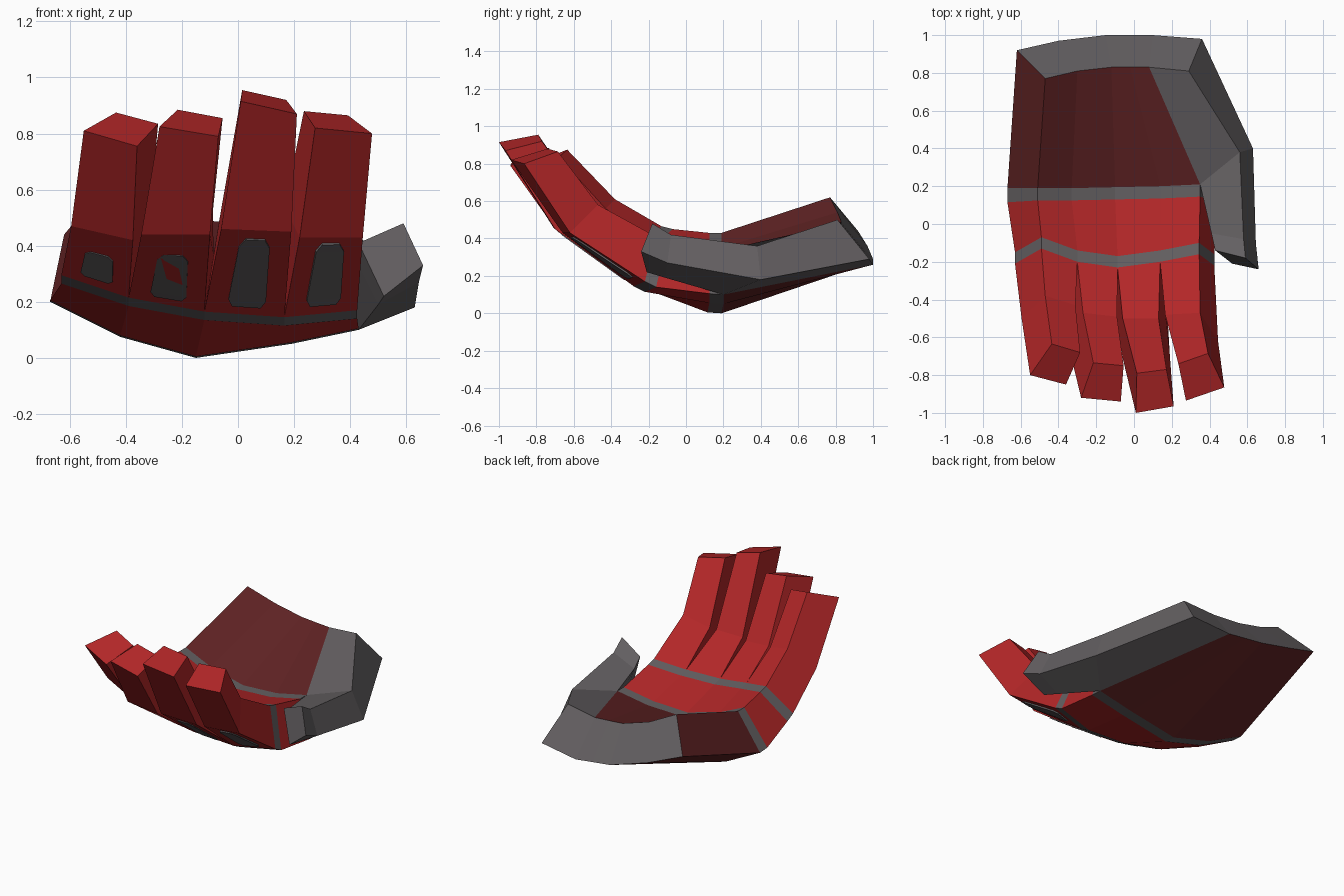
import bpy, bmesh
from mathutils import Vector as V

if "Cube" in bpy.data.objects:
    bpy.data.objects.remove(bpy.data.objects["Cube"])


def mat(name, col):
    m = bpy.data.materials.new(name)
    m.diffuse_color = (*col, 1)
    m.use_nodes = True
    m.node_tree.nodes["Principled BSDF"].inputs["Base Color"].default_value = m.diffuse_color
    return m


RED = mat("bright red", (0.45, 0.02, 0.021))
DARK = mat("dark red", (0.12, 0.017, 0.018))
GREY = mat("warm grey", (0.125, 0.115, 0.12))
MATS = [RED, DARK, GREY]


def finish(name, bm):
    bmesh.ops.recalc_face_normals(bm, faces=bm.faces)
    me = bpy.data.meshes.new(name)
    bm.to_mesh(me)
    bm.free()
    for m in MATS:
        me.materials.append(m)
    ob = bpy.data.objects.new(name, me)
    bpy.context.collection.objects.link(ob)
    return ob


def loft(name, rings, mats, start, end):
    """Join rings (upper row then reversed lower row) and cap both ends with strips."""
    bm = bmesh.new()
    rows = [[bm.verts.new(p) for p in r] for r in rings]
    n = len(rows[0])
    for a, b, m in zip(rows, rows[1:], mats):
        for i in range(n):
            j = (i + 1) % n
            bm.faces.new((a[i], a[j], b[j], b[i])).material_index = m
    for r, m in ((rows[0], start), (rows[-1], end)):
        for i in range(n // 2 - 1):
            bm.faces.new((r[i], r[i + 1], r[n - 2 - i], r[n - 1 - i])).material_index = m
    return finish(name, bm)


def shift(row, dy, dz):
    return [(x, y + dy, z + dz) for x, y, z in row]


# Palm: upper and lower edge rows at the wrist, middle band and knuckles
wrist_up = [(-.47, .77, .62), (-.30, .81, .54), (-.12, .83, .49), (-.02, .83, .482), (.08, .83, .475)]
wrist_lo = [(-.62, .92, .44), (-.40, .97, .36), (-.15, 1.0, .29), (-.02, 1.0, .275), (.10, 1.0, .26)]
band_up = [(-.51, .19, .43), (-.33, .19, .35), (-.10, .195, .29), (.14, .20, .30), (.35, .21, .34)]
band_lo = [(-.67, .19, .20), (-.42, .19, .075), (-.15, .19, 0), (.19, .20, .05), (.43, .20, .10)]
knuck_up = [(-.49, -.13, .465), (-.30, -.20, .41), (-.087, -.23, .37), (.138, -.20, .38), (.345, -.16, .41)]
knuck_lo = [(-.63, -.21, .295), (-.39, -.27, .215), (-.12, -.29, .165), (.165, -.28, .145), (.425, -.22, .17)]
rows = [(wrist_up, wrist_lo), (band_up, band_lo),
        (shift(band_up, -.065, 0), shift(band_lo, -.075, .005)),
        (shift(knuck_up, .06, -.015), shift(knuck_lo, .06, -.03)),
        (knuck_up, knuck_lo)]
loft("palm", [u + lo[::-1] for u, lo in rows], [1, 2, 0, 2], 2, 0)

# Thumb and heel of the hand: inner upper, outer upper, outer lower, inner lower
thumb = [
    [wrist_up[4], (.29, .81, .50), (.36, .98, .29), wrist_lo[4]],
    [band_up[4], (.56, .38, .36), (.63, .40, .18), band_lo[4]],
    [(.41, -.05, .37), (.58, -.08, .42), (.645, -.10, .27), (.50, -.11, .19)],
    [(.43, -.14, .41), (.59, -.18, .48), (.66, -.24, .33), (.52, -.21, .22)]]
loft("thumb", thumb, [2, 2, 2], 2, 2)

# Fingers: bend and tip sections (upper left, upper right, lower right, lower left)
fingers = [
    ("little_finger",
     [(-.47, -.38, .61), (-.31, -.43, .56), (-.375, -.57, .42), (-.595, -.50, .47)],
     [(-.435, -.635, .875), (-.285, -.68, .835), (-.36, -.85, .755), (-.55, -.80, .81)], .15, .62),
    ("ring_finger",
     [(-.27, -.47, .54), (-.09, -.49, .52), (-.10, -.69, .44), (-.345, -.65, .44)],
     [(-.215, -.735, .885), (-.055, -.75, .855), (-.07, -.94, .79), (-.28, -.92, .825)], .10, .72),
    ("middle_finger",
     [(-.06, -.50, .53), (.13, -.50, .53), (.19, -.70, .45), (-.06, -.71, .46)],
     [(.015, -.79, .955), (.172, -.77, .92), (.21, -.965, .87), (.01, -1.0, .915)], .10, .90),
    ("index_finger",
     [(.165, -.48, .54), (.35, -.47, .58), (.445, -.62, .43), (.22, -.66, .43)],
     [(.235, -.74, .88), (.392, -.685, .865), (.478, -.865, .80), (.275, -.935, .82)], .12, .92)]

for i, (name, bend, tip, v0, v1) in enumerate(fingers):
    base = [knuck_up[i], knuck_up[i + 1], knuck_lo[i + 1], knuck_lo[i]]
    loft(name, [base, bend, tip], [0, 0], 0, 0)

    # Knuckle pad: thin plate with clipped corners on the back of the finger
    a, b, c, d = V(base[3]), V(base[2]), V(bend[2]), V(bend[3])
    out = (b - a).cross(d - a).normalized()
    if out.z > 0:
        out = -out
    bm = bmesh.new()
    shape = [(.33, 0), (.69, 0), (.75, .10), (.72, .88), (.64, 1), (.37, 1), (.29, .88), (.27, .10)]
    # split into left and right halves so the plate follows the warped face
    top, under = [], []
    for u, t in shape:
        v = v0 + (v1 - v0) * t
        p = a.lerp(b, u).lerp(d.lerp(c, u), v)
        top.append(bm.verts.new(p + out * .006))
        under.append(bm.verts.new(p - out * .003))
    for j in range(4):
        k = (7 - j) % 8
        if j < 3:
            q = [(0, 1, 2, 7), (7, 2, 3, 6), (6, 3, 4, 5)][j]
            bm.faces.new([top[x] for x in q])
            bm.faces.new([under[x] for x in q])
    for j in range(8):
        k = (j + 1) % 8
        bm.faces.new((top[j], top[k], under[k], under[j]))
    for f in bm.faces:
        f.material_index = 2
    finish(name.replace("finger", "knuckle_pad"), bm)
